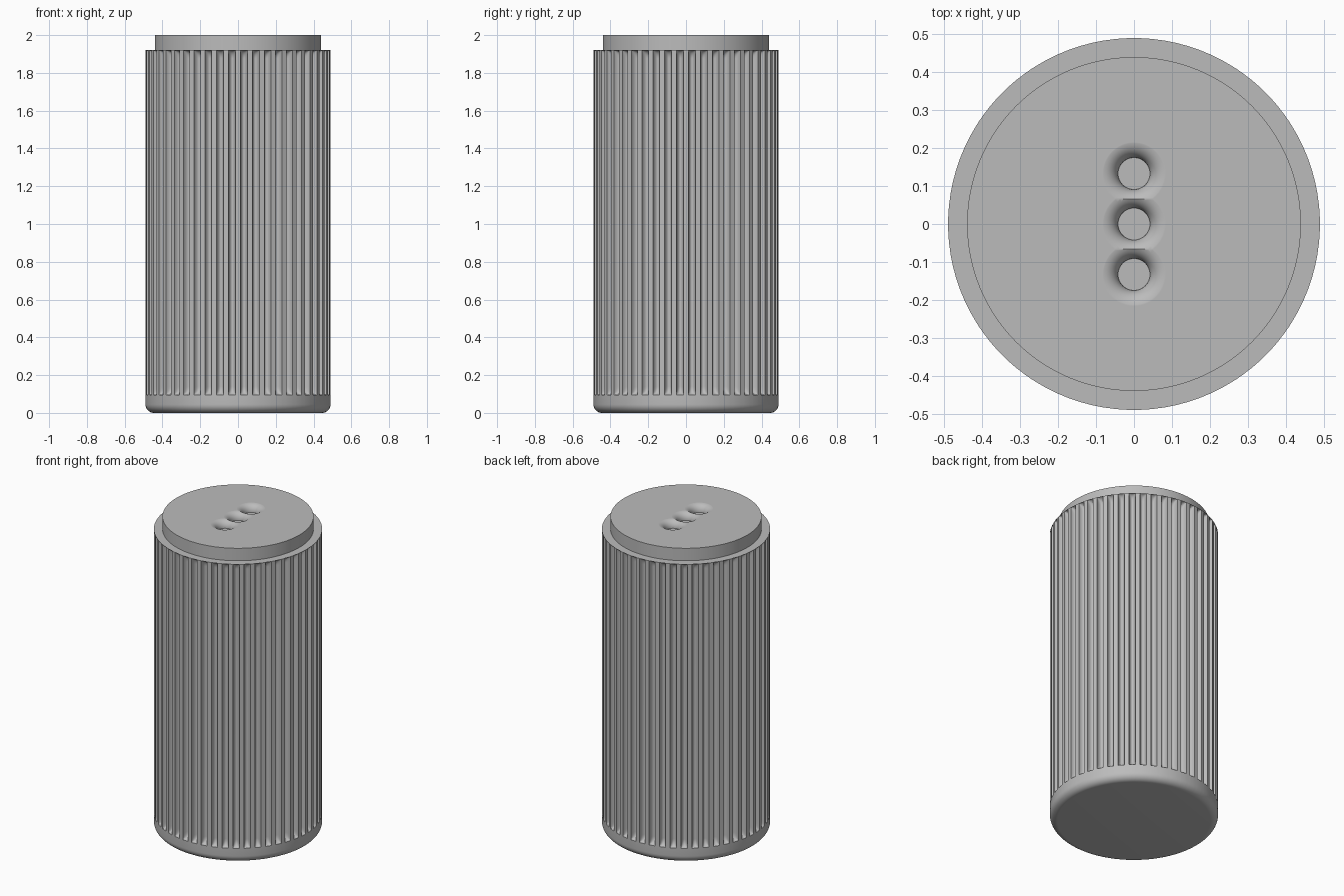
import bpy, bmesh, math
from math import cos, sin, pi, sqrt

cube = bpy.data.objects.get("Cube")
if cube:
    bpy.data.objects.remove(cube, do_unlink=True)

RADIUS, SHOULDER_Z, BASE_Z = 0.49, 1.92, 0.095
RIBS, STEPS = 48, 14
GROOVE_HALF, GROOVE_DEPTH, END_LENGTH = 0.019, 0.032, 0.045

grey = bpy.data.materials.new("plain grey")
grey.use_nodes = True
grey.diffuse_color = (0.5, 0.5, 0.5, 1)
grey.node_tree.nodes["Principled BSDF"].inputs["Base Color"].default_value = (0.5, 0.5, 0.5, 1)


def skin(name, rings):
    """Join stacked rings of points into a closed solid."""
    bm = bmesh.new()
    loops = [[bm.verts.new(p) for p in ring] for ring in rings]
    n = len(loops[0])
    for low, high in zip(loops, loops[1:]):
        for i in range(n):
            j = (i + 1) % n
            bm.faces.new((low[i], low[j], high[j], high[i]))
    bm.faces.new(loops[0][::-1])
    bm.faces.new(loops[-1])
    mesh = bpy.data.meshes.new(name)
    bm.to_mesh(mesh)
    bm.free()
    obj = bpy.data.objects.new(name, mesh)
    bpy.context.collection.objects.link(obj)
    mesh.materials.append(grey)
    return obj


def lathe(name, profile, sides, y=0):
    return skin(name, [[(r * cos(2 * pi * i / sides), y + r * sin(2 * pi * i / sides), z)
                        for i in range(sides)] for r, z in profile])


def smooth(obj):
    bpy.ops.object.select_all(action='DESELECT')
    obj.select_set(True)
    bpy.context.view_layer.objects.active = obj
    bpy.ops.object.shade_smooth_by_angle(angle=math.radians(30))


# Angles and groove depths around one turn: flat ribs, round-bottomed grooves
pitch = 2 * pi / RIBS
half = GROOVE_HALF / RADIUS
section = []
for k in range(RIBS):
    middle = (k + 0.5) * pitch
    for s in range(STEPS + 1):
        t = -cos(pi * s / STEPS)
        section.append((middle + half * t, GROOVE_DEPTH * sqrt(max(0, 1 - t * t))))


def body_ring(z, radius, cut):
    return [((radius - d * cut) * cos(a), (radius - d * cut) * sin(a), z) for a, d in section]


# Grooved body with a rounded foot and scooped groove ends
BEVEL = 0.045
rings = []
for s in range(9):
    a = pi / 2 * s / 8
    rings.append(body_ring(BEVEL * (1 - cos(a)), RADIUS - BEVEL * (1 - sin(a)), 0))
ends = [pi / 2 * s / 8 for s in range(9)]
for a in ends:
    rings.append(body_ring(BASE_Z + END_LENGTH * (1 - cos(a)), RADIUS, sin(a)))
for a in reversed(ends):
    rings.append(body_ring(SHOULDER_Z - END_LENGTH * (1 - cos(a)), RADIUS, sin(a)))
smooth(skin("grooved_body", rings))

# Raised top disc
cap = lathe("top_cap", [(0.44, SHOULDER_Z - 0.03), (0.44, 2)], 128)

# Three holes with rounded lips
HOLE, LIP = 0.042, 0.045
for y in (-0.133, 0, 0.133):
    profile = [(HOLE, 2 - LIP)]
    for s in range(1, 11):
        a = pi / 2 * s / 10
        profile.append((HOLE + LIP * (1 - cos(a)), 2 - LIP * (1 - sin(a)) + 0.0003))
    profile.append((HOLE + LIP, 2.05))
    cutter = lathe("hole_cutter", profile, 48, y)
    cutter.hide_render = True
    cut = cap.modifiers.new("hole", 'BOOLEAN')
    cut.operation = 'DIFFERENCE'
    cut.solver = 'EXACT'
    cut.object = cutter
    bpy.ops.object.select_all(action='DESELECT')
    bpy.context.view_layer.objects.active = cap
    bpy.ops.object.modifier_apply(modifier=cut.name)
    bpy.data.objects.remove(cutter, do_unlink=True)
smooth(cap)
weighted = cap.modifiers.new("even_shading", 'WEIGHTED_NORMAL')
weighted.keep_sharp = True
